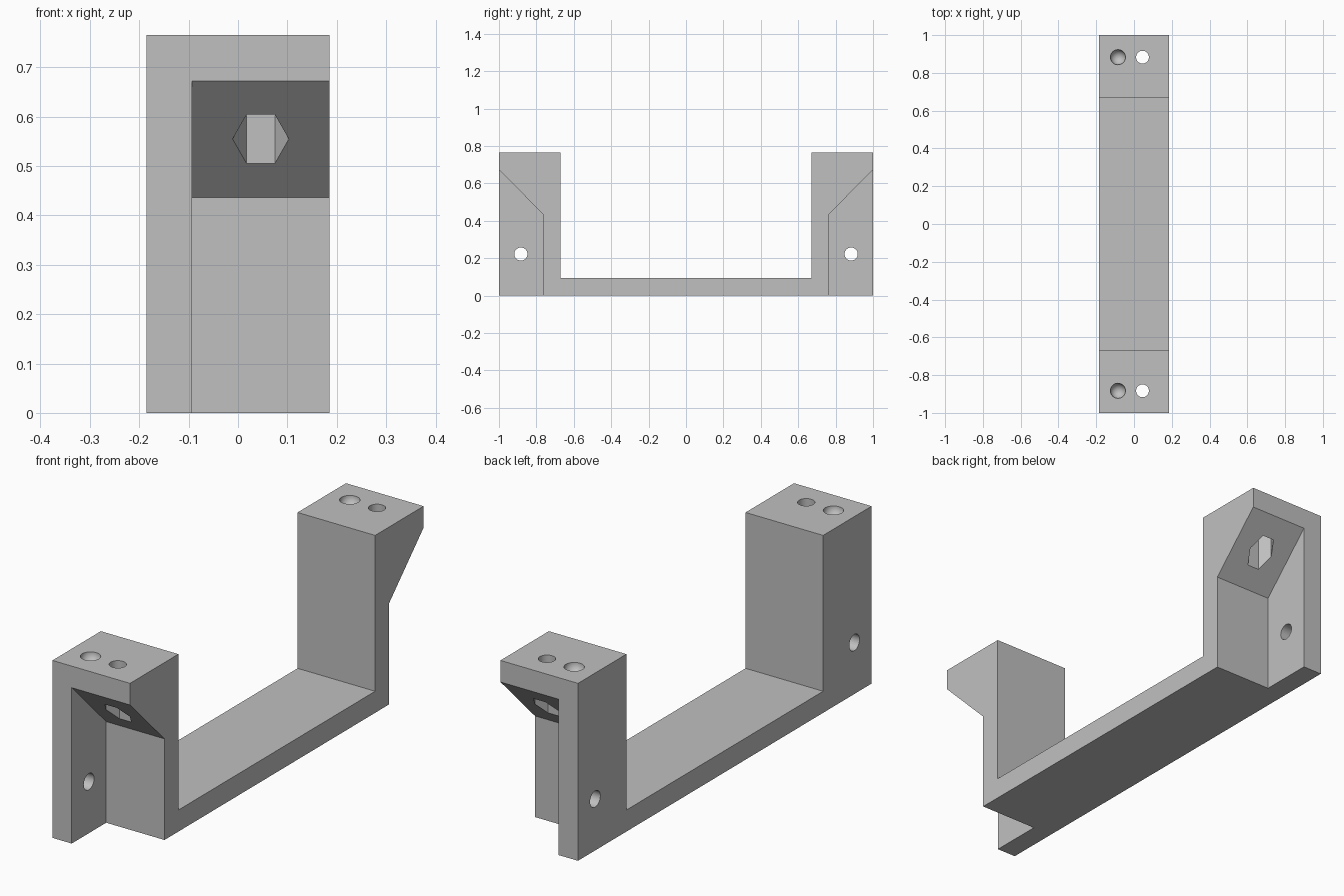
import bpy, bmesh, math
from mathutils import Matrix, Vector

cube = bpy.data.objects.get("Cube")
if cube:
    bpy.data.objects.remove(cube, do_unlink=True)

W, H = 0.185, 0.765          # half width, height
FLANGE_X = -0.093            # inner face of the side flange
HOLE_Y = 0.883               # screw hole position at each end

grey = bpy.data.materials.new("plain grey")
grey.use_nodes = True
COLOUR = (0.53, 0.53, 0.53, 1)
grey.diffuse_color = COLOUR
grey.node_tree.nodes["Principled BSDF"].inputs["Base Color"].default_value = COLOUR


def make_object(name, bm):
    bmesh.ops.recalc_face_normals(bm, faces=bm.faces)
    mesh = bpy.data.meshes.new(name)
    bm.to_mesh(mesh)
    bm.free()
    mesh.materials.append(grey)
    obj = bpy.data.objects.new(name, mesh)
    bpy.context.collection.objects.link(obj)
    return obj


def prism(name, profile, x0, x1):
    """Extrude a (y, z) profile from x0 to x1."""
    bm = bmesh.new()
    face = bm.faces.new([bm.verts.new((x0, y, z)) for y, z in profile])
    out = bmesh.ops.extrude_face_region(bm, geom=[face])
    verts = [v for v in out["geom"] if isinstance(v, bmesh.types.BMVert)]
    bmesh.ops.translate(bm, verts=verts, vec=(x1 - x0, 0, 0))
    return make_object(name, bm)


def rod(name, centre, radius, length, sides=48, axis="Z"):
    turn = Matrix.Rotation(math.pi / 2, 4, "Y") if axis == "X" else Matrix()
    bm = bmesh.new()
    bmesh.ops.create_cone(bm, cap_ends=True, segments=sides, radius1=radius,
                          radius2=radius, depth=length,
                          matrix=Matrix.Translation(Vector(centre)) @ turn)
    # six-sided rods point along x
    if sides == 6:
        bmesh.ops.rotate(bm, verts=bm.verts, cent=centre,
                         matrix=Matrix.Rotation(math.pi / 6, 3, "Z"))
    return make_object(name, bm)


def ball(name, centre, radius):
    bm = bmesh.new()
    bmesh.ops.create_uvsphere(bm, u_segments=48, v_segments=24, radius=radius,
                              matrix=Matrix.Translation(centre))
    return make_object(name, bm)


# U-shaped body
half = [(1, 0), (1, H), (0.67, H), (0.67, 0.093)]
profile = half + [(-y, z) for y, z in reversed(half)]
bracket = prism("mounting_bracket", profile, -W, W)

cutters = []
for s, end in ((-1, "front"), (1, "back")):
    # open recess with sloped roof, leaving the side flange
    recess = [(0.765, -0.1), (0.765, 0.436), (1, 0.672), (1.1, 0.772), (1.1, -0.1)]
    cutters.append(prism(end + "_recess", [(s * y, z) for y, z in recess], FLANGE_X, 0.3))
    y = s * HOLE_Y
    # screw hole, nut pocket, round dimple and flange hole
    cutters.append(rod(end + "_screw_hole", (0.045, y, 0.65), 0.034, 0.5))
    pocket = rod(end + "_nut_pocket", (0.046, y, 0.54), 0.057, 0.26, sides=6)
    # turn the pocket so that two corners lie along x
    corner = max(v.co.x for v in pocket.data.vertices) - 0.046
    if corner < 0.055:
        pocket.data.transform(Matrix.Translation((0.046, y, 0))
                              @ Matrix.Rotation(math.pi / 6, 4, "Z")
                              @ Matrix.Translation((-0.046, -y, 0)))
    cutters.append(pocket)
    cutters.append(ball(end + "_dimple", (-0.085, y, H), 0.04))
    cutters.append(rod(end + "_flange_hole", (-0.14, y, 0.222), 0.035, 0.2, axis="X"))

for c in cutters:
    c.hide_render = True
    mod = bracket.modifiers.new(c.name, "BOOLEAN")
    mod.operation = "DIFFERENCE"
    mod.solver = "EXACT"
    mod.object = c

# bake the cuts and drop the cutters
bpy.ops.object.select_all(action="DESELECT")
bpy.context.view_layer.objects.active = bracket
bracket.select_set(True)
for mod in list(bracket.modifiers):
    bpy.ops.object.modifier_apply(modifier=mod.name)
for c in cutters:
    bpy.data.objects.remove(c, do_unlink=True)
bpy.ops.object.shade_smooth_by_angle(angle=math.radians(30))
